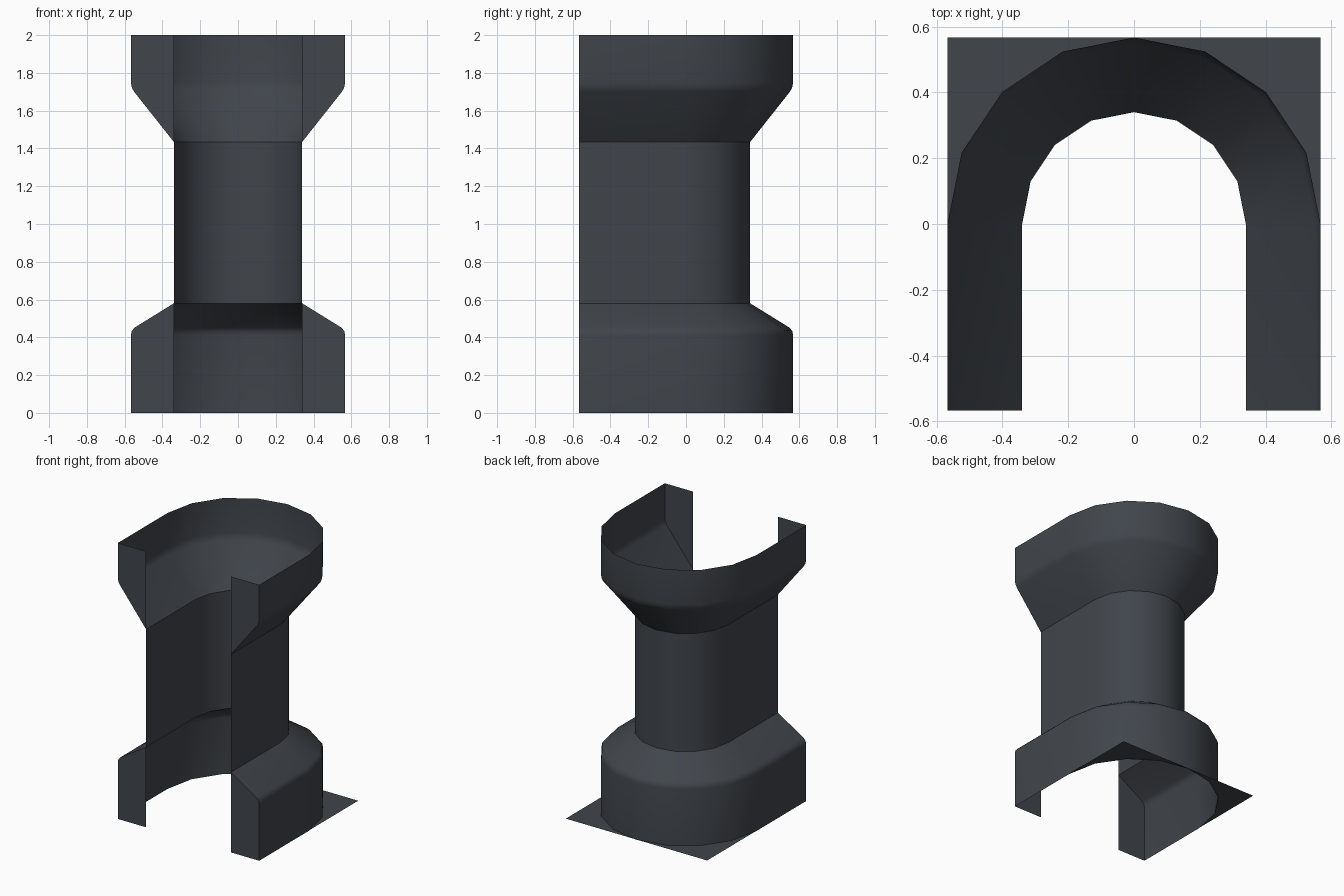
import bpy, bmesh, math

if "Cube" in bpy.data.objects:
    bpy.data.objects.remove(bpy.data.objects["Cube"])

R, INNER, N = 0.567, 0.34, 8      # outer radius, neck radius, arc segments
FRONT = -0.567

mat = bpy.data.materials.new("dark slate grey")
mat.diffuse_color = (0.052, 0.060, 0.071, 1)
mat.use_nodes = True
mat.node_tree.nodes["Principled BSDF"].inputs["Base Color"].default_value = mat.diffuse_color


def arch(r):
    """U-shaped plan outline: straight legs and a half round at the back."""
    arc = [(r * math.cos(math.pi * i / N), r * math.sin(math.pi * i / N)) for i in range(N + 1)]
    return [(r, FRONT)] + arc + [(-r, FRONT)]


def finish(name, bm):
    mesh = bpy.data.meshes.new(name)
    bm.to_mesh(mesh)
    bm.free()
    mesh.materials.append(mat)
    ob = bpy.data.objects.new(name, mesh)
    bpy.context.collection.objects.link(ob)
    bpy.ops.object.select_all(action='DESELECT')
    ob.select_set(True)
    bpy.context.view_layer.objects.active = ob
    bpy.ops.object.shade_smooth_by_angle(angle=math.radians(33))
    return ob


def shell(name, profile, caps):
    """Sweep a (radius, z) profile, listed bottom to top, along the arch."""
    bm = bmesh.new()
    rows = [[bm.verts.new((x, y, z)) for x, y in arch(r)] for r, z in profile]
    for lo, hi in zip(rows, rows[1:]):
        for i in range(len(lo) - 1):
            bm.faces.new((lo[i], lo[i + 1], hi[i + 1], hi[i]))
    if caps:
        # front plates closing the flare out to the neck line
        zs = [z for r, z in profile if r > INNER + 0.001]
        end = 0.0 if min(zs) < 0.1 else 2.0
        for side, k in ((1, 0), (-1, -1)):
            vs = [row[k] for row in rows] + [bm.verts.new((side * INNER, FRONT, end))]
            if end == 2.0:
                order = vs if side > 0 else vs[::-1]
            else:
                order = vs[::-1] if side < 0 else vs
            f = bm.faces.new(order)
            f.normal_update()
            if f.normal.y > 0:
                f.normal_flip()
    return finish(name, bm)


# flared base, neck and flared top
shell("flared_base", [(R, 0), (R, 0.41), (0.562, 0.435), (0.545, 0.453), (INNER, 0.58)], True)
shell("neck", [(INNER, 0.58), (INNER, 1.435)], False)
shell("flared_top", [(INNER, 1.435), (0.55, 1.70), (0.562, 1.722), (R, 1.75), (R, 2)], True)

# flat floor corners filling the square behind the half round
bm = bmesh.new()
pts = arch(R)[1:-1]
for side in (1, -1):
    corner = bm.verts.new((side * R, R, 0.002))
    edge = [bm.verts.new((side * x, y, 0.002)) for x, y in pts[:N // 2 + 1]]
    for a, b in zip(edge, edge[1:]):
        f = bm.faces.new((corner, a, b))
        f.normal_update()
        if f.normal.z < 0:
            f.normal_flip()
finish("floor_corners", bm)
